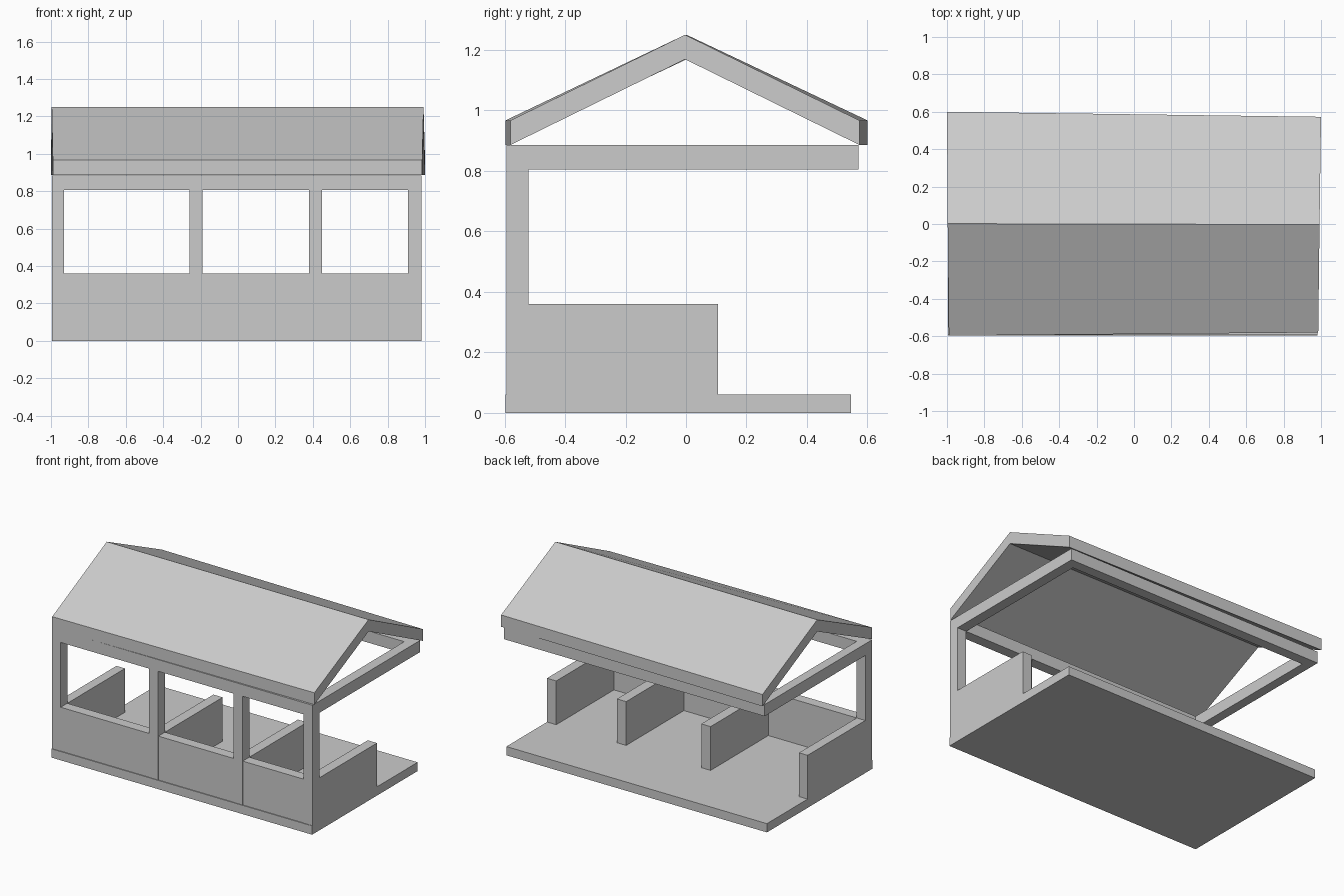
import bpy, bmesh

if "Cube" in bpy.data.objects:
    bpy.data.objects.remove(bpy.data.objects["Cube"])


def make_mesh(name, verts, faces):
    mesh = bpy.data.meshes.new(name)
    mesh.from_pydata(verts, [], faces)
    bm = bmesh.new()
    bm.from_mesh(mesh)
    bmesh.ops.recalc_face_normals(bm, faces=bm.faces)
    bm.to_mesh(mesh)
    bm.free()
    obj = bpy.data.objects.new(name, mesh)
    bpy.context.collection.objects.link(obj)
    return obj


def box(name, x, y, z):
    """Axis-aligned box from (min, max) ranges."""
    verts = [(a, b, c) for a in x for b in y for c in z]
    faces = [(0, 1, 3, 2), (4, 6, 7, 5), (0, 4, 5, 1),
             (2, 3, 7, 6), (0, 2, 6, 4), (1, 5, 7, 3)]
    return make_mesh(name, verts, faces)


L, R = -0.995, 0.98            # ends of the building
FRONT, INNER = -0.593, -0.52   # front wall depth
FLOOR, SILL, HEAD, PLATE = 0.06, 0.36, 0.805, 0.885
BACK = 0.57
post_x = [(L, -0.93), (-0.26, -0.19), (0.38, 0.45), (0.91, R)]

# Floor slab
box("floor", (L, R), (-0.597, 0.545), (0, FLOOR))

# Posts with a stall partition behind each one
for i, px in enumerate(post_x, 1):
    box(f"post_{i}", px, (FRONT, INNER), (FLOOR, HEAD))
    box(f"partition_{i}", px, (INNER, 0.105), (FLOOR, SILL))

# Low front wall panels between the posts
for i in range(3):
    box(f"front_panel_{i + 1}", (post_x[i][1], post_x[i + 1][0]),
        (FRONT + 0.002, INNER), (FLOOR, SILL))

# Ring of top beams
box("front_beam", (L, R), (FRONT, INNER), (HEAD, PLATE))
box("back_beam", (L, R), (BACK - 0.07, BACK), (HEAD, PLATE))
for name, bx in (("left_beam", post_x[0]), ("right_beam", post_x[3])):
    box(name, bx, (INNER, BACK - 0.07), (HEAD, PLATE))

# Gable roof: a slightly skewed chevron slab, open at both ends
left_edge = [(-0.99, -0.597), (-0.996, 0.002), (-1.0, 0.6)]
right_edge = [(0.985, -0.58), (0.992, -0.003), (1.0, 0.573)]
heights = [0.967, 1.25, 0.967]
verts = []
for edge in (left_edge, right_edge):
    for drop in (0, 0.081):
        verts += [(x, y, z - drop) for (x, y), z in zip(edge, heights)]
faces = [(0, 1, 7, 6), (1, 2, 8, 7),        # top slopes
         (3, 9, 10, 4), (4, 10, 11, 5),     # undersides
         (0, 6, 9, 3), (2, 5, 11, 8),       # eaves
         (0, 3, 4, 1), (1, 4, 5, 2),        # left gable edge
         (6, 7, 10, 9), (7, 8, 11, 10)]     # right gable edge
make_mesh("roof", verts, faces)
